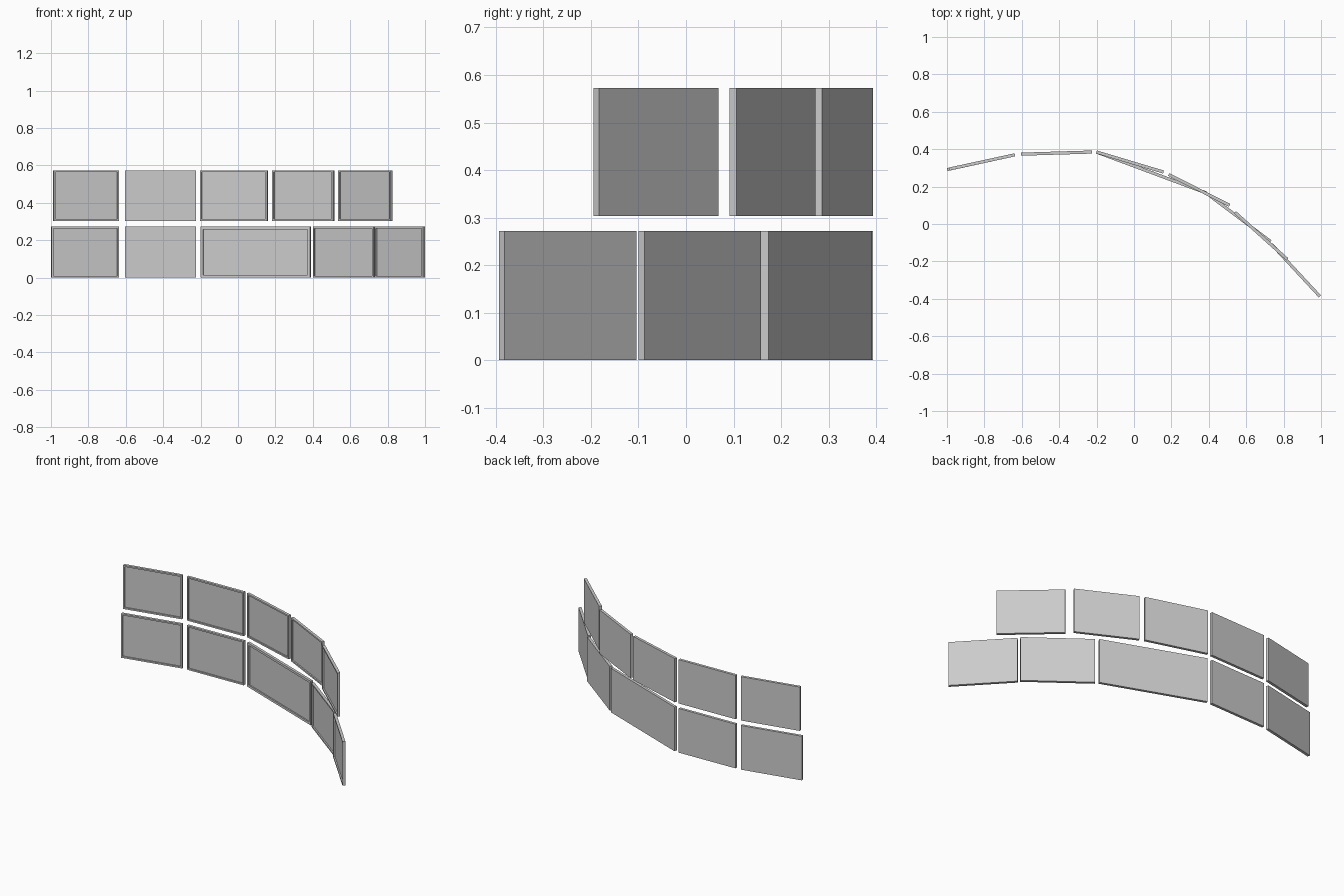
import bpy, bmesh, math
from mathutils import Matrix

if "Cube" in bpy.data.objects:
    bpy.data.objects.remove(bpy.data.objects["Cube"])

T = 0.0165      # panel thickness
RECESS = 0.008  # depth of the front recess


def panel(name, x0, x1, y0, y1, z0, z1, slope, rim=0.013):
    """Thin upright tray filling a plan rectangle along its diagonal."""
    dx, dy = x1 - x0, y1 - y0
    a = math.atan2(dy, dx)
    for _ in range(12):
        a = math.atan2(dy - T * math.cos(a), dx - T * math.sin(a))
    length = (dx - T * math.sin(a)) / math.cos(a)
    bm = bmesh.new()
    bmesh.ops.create_cube(bm, size=1)
    bmesh.ops.scale(bm, vec=(length, T, z1 - z0), verts=bm.verts)
    # recessed front face with a narrow raised rim
    bm.normal_update()
    front = [f for f in bm.faces if f.normal.y < -0.9]
    bmesh.ops.inset_region(bm, faces=front, thickness=rim)
    hole = bmesh.ops.extrude_discrete_faces(bm, faces=front)["faces"]
    verts = list(hole[0].verts)
    bmesh.ops.translate(bm, vec=(0, RECESS, 0), verts=verts)
    bmesh.ops.recalc_face_normals(bm, faces=bm.faces)
    me = bpy.data.meshes.new(name)
    bm.to_mesh(me)
    bm.free()
    ob = bpy.data.objects.new(name, me)
    ob.location = ((x0 + x1) / 2, (y0 + y1) / 2, (z0 + z1) / 2)
    ob.rotation_euler = (0, 0, a * slope)
    bpy.context.collection.objects.link(ob)


# plan extents x0, x1, y0, y1, slope direction, rim width
lower = [
    (-1.0, -0.635, 0.283, 0.378, 1, 0.013),
    (-0.605, -0.225, 0.365, 0.393, 1, 0.013),
    (-0.2, 0.39, 0.158, 0.391, -1, 0.02),
    (0.4, 0.735, -0.1, 0.158, -1, 0.013),
    (0.73, 1.0, -0.393, -0.104, -1, 0.013),
]
upper = [
    (-0.988, -0.635, 0.286, 0.378, 1, 0.013),
    (-0.605, -0.225, 0.365, 0.393, 1, 0.013),
    (-0.203, 0.16, 0.27, 0.393, -1, 0.013),
    (0.182, 0.515, 0.092, 0.272, -1, 0.013),
    (0.535, 0.825, -0.195, 0.068, -1, 0.013),
]
for row, data, z0, z1 in (("lower", lower, 0.0, 0.272), ("upper", upper, 0.303, 0.573)):
    for i, (x0, x1, y0, y1, s, rim) in enumerate(data, 1):
        panel(f"{row}_panel_{i}", x0, x1, y0, y1, z0, z1, s, rim)
